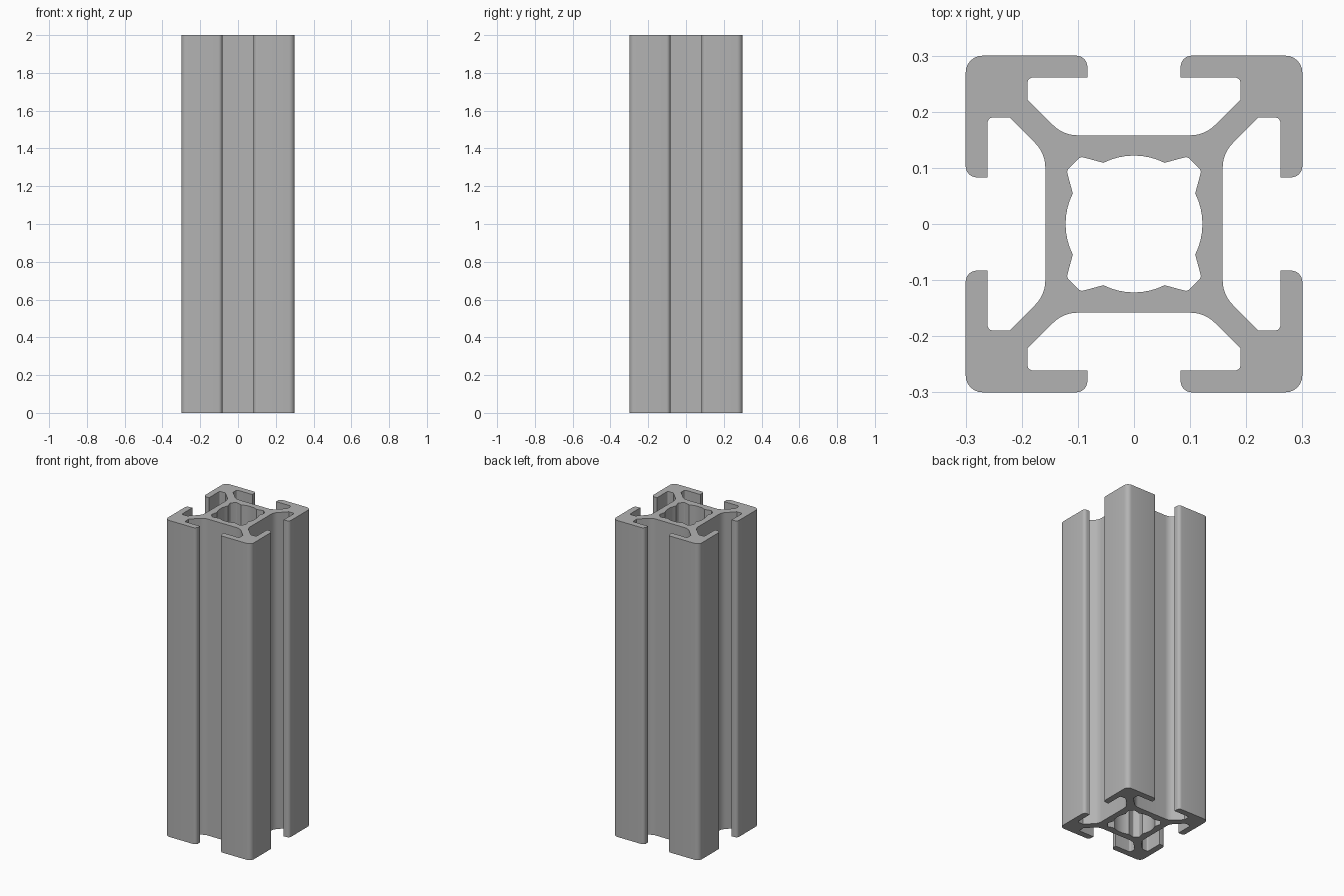
import bpy
import bmesh
from math import atan2, cos, sin, pi
from mathutils import Vector

cube = bpy.data.objects.get("Cube")
if cube:
    bpy.data.objects.remove(cube, do_unlink=True)

LENGTH = 2.0


def rotate_four(quarter):
    """Repeat a quarter of an outline around the z axis."""
    loop, pts = [], quarter
    for _ in range(4):
        loop += pts
        pts = [(-y, x, r) for x, y, r in pts]
    return loop


def fillet(corners, steps=6):
    """Round each (x, y, radius) corner of a closed outline."""
    out = []
    for i, (x, y, r) in enumerate(corners):
        p = Vector((x, y))
        if r == 0:
            out.append(p)
            continue
        a = (Vector(corners[i - 1][:2]) - p).normalized()
        b = (Vector(corners[(i + 1) % len(corners)][:2]) - p).normalized()
        half = a.angle(b) / 2
        center = p + (a + b).normalized() * (r / sin(half))
        start = p + a * (r * cos(half) / sin(half)) - center
        end = p + b * (r * cos(half) / sin(half)) - center
        a0 = atan2(start.y, start.x)
        sweep = (atan2(end.y, end.x) - a0 + pi) % (2 * pi) - pi
        for k in range(steps + 1):
            t = a0 + sweep * k / steps
            out.append(center + Vector((cos(t), sin(t))) * r)
    return out


# Outer outline: slot floor, web, lip and rounded corner, mirrored on the diagonal
eighth = [(0.158, 0.126, 0.062), (0.222, 0.19, 0), (0.261, 0.19, 0.01),
          (0.261, 0.083, 0), (0.3, 0.083, 0.02)]
mirrored = [(y, x, r) for x, y, r in reversed(eighth)]
outer = fillet(rotate_four(eighth + [(0.3, 0.3, 0.03)] + mirrored))

# Central bore: four round arcs with a notch at each diagonal
bore_radius, arc_half = 0.122, 0.464
arc = []
for k in range(9):
    t = arc_half * (k / 4 - 1)
    arc.append((bore_radius * cos(t), bore_radius * sin(t), 0))
notch = [(0.12, 0.095, 0.008), (0.095, 0.12, 0.008)]
bore = fillet(rotate_four(arc + notch), 4)

# Fill the section and extrude it to full length
bm = bmesh.new()
edges = []
for loop in (outer, bore):
    verts = [bm.verts.new((p.x, p.y, 0)) for p in loop]
    edges += [bm.edges.new((verts[i - 1], verts[i])) for i in range(len(verts))]
bmesh.ops.triangle_fill(bm, edges=edges, use_beauty=True, use_dissolve=False)
ext = bmesh.ops.extrude_face_region(bm, geom=bm.faces[:], use_keep_orig=True)
top = [g for g in ext["geom"] if isinstance(g, bmesh.types.BMVert)]
bmesh.ops.translate(bm, verts=top, vec=(0, 0, LENGTH))
bmesh.ops.recalc_face_normals(bm, faces=bm.faces[:])
mesh = bpy.data.meshes.new("slotted_rail")
bm.to_mesh(mesh)
bm.free()

rail = bpy.data.objects.new("slotted_rail", mesh)
bpy.context.collection.objects.link(rail)

# Bare metal grey
color = (0.45, 0.45, 0.45, 1)
metal = bpy.data.materials.new("aluminium_grey")
metal.use_nodes = True
metal.diffuse_color = color
metal.node_tree.nodes["Principled BSDF"].inputs["Base Color"].default_value = color
mesh.materials.append(metal)

bpy.ops.object.select_all(action="DESELECT")
rail.select_set(True)
bpy.context.view_layer.objects.active = rail
bpy.ops.object.shade_smooth_by_angle(angle=pi / 6)
